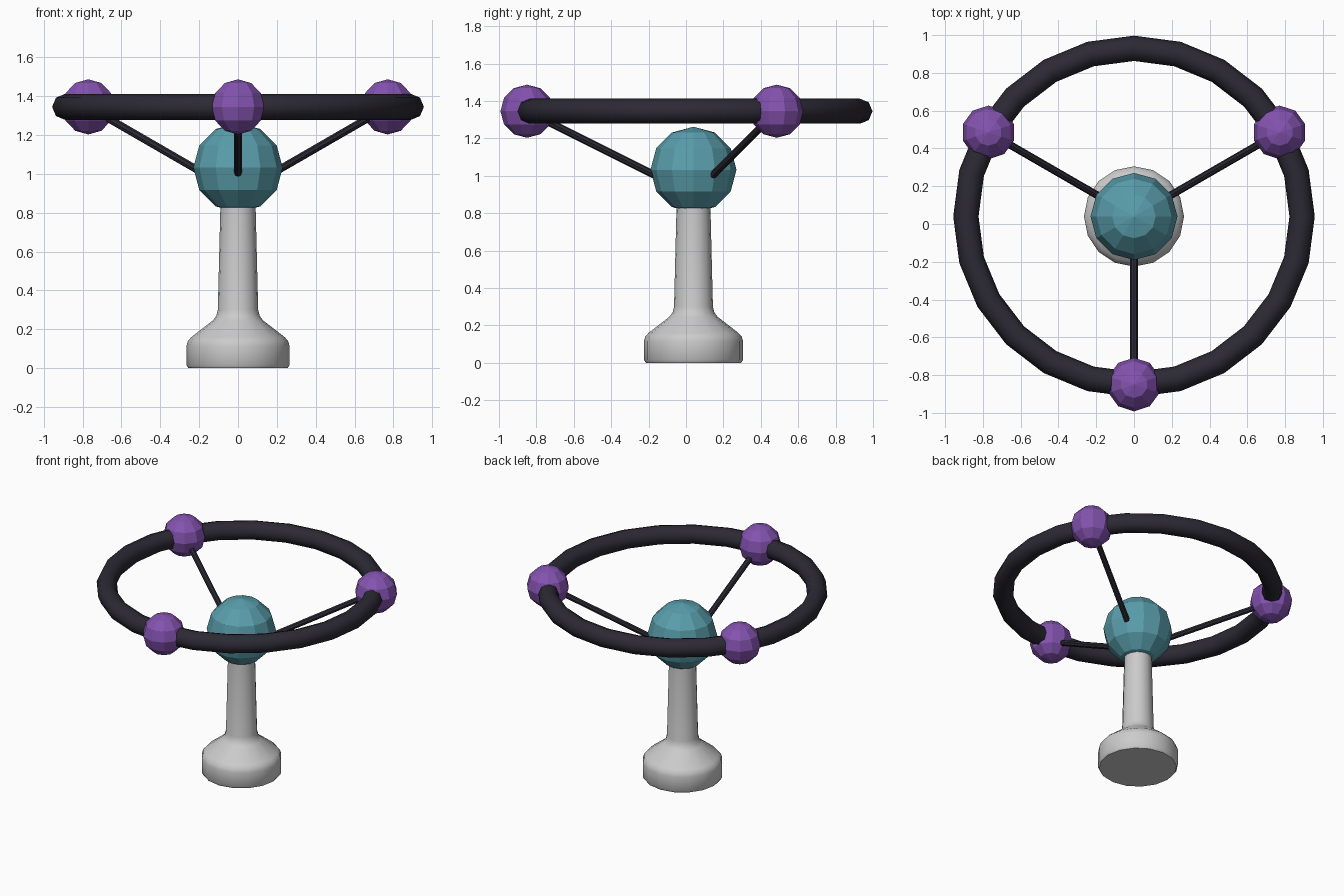
import bpy, bmesh, math
from mathutils import Vector, Matrix

if "Cube" in bpy.data.objects:
    bpy.data.objects.remove(bpy.data.objects["Cube"])

CY = 0.04          # shared axis of post, hub and ring
RING_R, RING_Z = 0.89, 1.345


def material(name, rgb):
    m = bpy.data.materials.new(name)
    m.diffuse_color = (*rgb, 1)
    m.use_nodes = True
    m.node_tree.nodes["Principled BSDF"].inputs["Base Color"].default_value = m.diffuse_color
    return m


dark = material("dark", (0.025, 0.022, 0.034))
teal = material("teal", (0.10, 0.34, 0.41))
purple = material("purple", (0.23, 0.085, 0.43))


def finish(name, bm, mat=None, smooth=None):
    bmesh.ops.recalc_face_normals(bm, faces=bm.faces)
    me = bpy.data.meshes.new(name)
    bm.to_mesh(me)
    bm.free()
    ob = bpy.data.objects.new(name, me)
    bpy.context.collection.objects.link(ob)
    if mat:
        me.materials.append(mat)
    if smooth:
        bpy.ops.object.select_all(action='DESELECT')
        ob.select_set(True)
        bpy.context.view_layer.objects.active = ob
        bpy.ops.object.shade_smooth_by_angle(angle=math.radians(smooth))
    return ob


def lathe(name, profile, steps, closed=False, mat=None, smooth=None):
    """Spin (radius, z) points around the shared vertical axis."""
    bm = bmesh.new()
    rings = []
    for i in range(steps):
        a = 2 * math.pi * i / steps
        rings.append([bm.verts.new((r * math.cos(a), CY + r * math.sin(a), z)) for r, z in profile])
    n = len(profile)
    for i in range(steps):
        p, q = rings[i], rings[(i + 1) % steps]
        for j in range(n if closed else n - 1):
            k = (j + 1) % n
            bm.faces.new((p[j], q[j], q[k], p[k]))
    if not closed:
        bm.faces.new([r[0] for r in rings])
        bm.faces.new([r[-1] for r in rings])
    return finish(name, bm, mat, smooth)


def ball(name, centre, radius, segments, rings, mat):
    bm = bmesh.new()
    bmesh.ops.create_uvsphere(bm, u_segments=segments, v_segments=rings, radius=radius,
                              matrix=Matrix.Translation(centre))
    return finish(name, bm, mat)


def rod(name, a, b, radius, mat):
    bm = bmesh.new()
    d = b - a
    rot = d.to_track_quat('Z', 'Y').to_matrix().to_4x4()
    bmesh.ops.create_cone(bm, cap_ends=True, segments=8, radius1=radius, radius2=radius,
                          depth=d.length, matrix=Matrix.Translation((a + b) / 2) @ rot)
    return finish(name, bm, mat)


# Flared base and tapering post
lathe("post", [(0.255, 0), (0.265, 0.015), (0.265, 0.115), (0.258, 0.14), (0.24, 0.16),
               (0.13, 0.245), (0.112, 0.268), (0.104, 0.30), (0.09, 0.86)], 16, smooth=40)

# Faceted hub
ball("hub", Vector((0, CY, 1.032)), 0.23, 12, 6, teal)

# Rim
tube = [(RING_R + 0.067 * math.cos(math.pi * k / 4), RING_Z + 0.067 * math.sin(math.pi * k / 4))
        for k in range(8)]
lathe("rim", tube, 24, closed=True, mat=dark, smooth=60)

# Spokes and the balls they end in
for label, deg in (("front", -90), ("right", 30), ("left", 150)):
    a = math.radians(deg)
    out = Vector((math.cos(a), math.sin(a), 0))
    axis = Vector((0, CY, 0))
    tip = axis + out * RING_R + Vector((0, 0, RING_Z))
    root = axis + out * 0.20 + Vector((0, 0, 1.0))
    rod(label + "_spoke", root, tip, 0.02, dark)
    ball(label + "_ball", tip, 0.142, 10, 6, purple)
